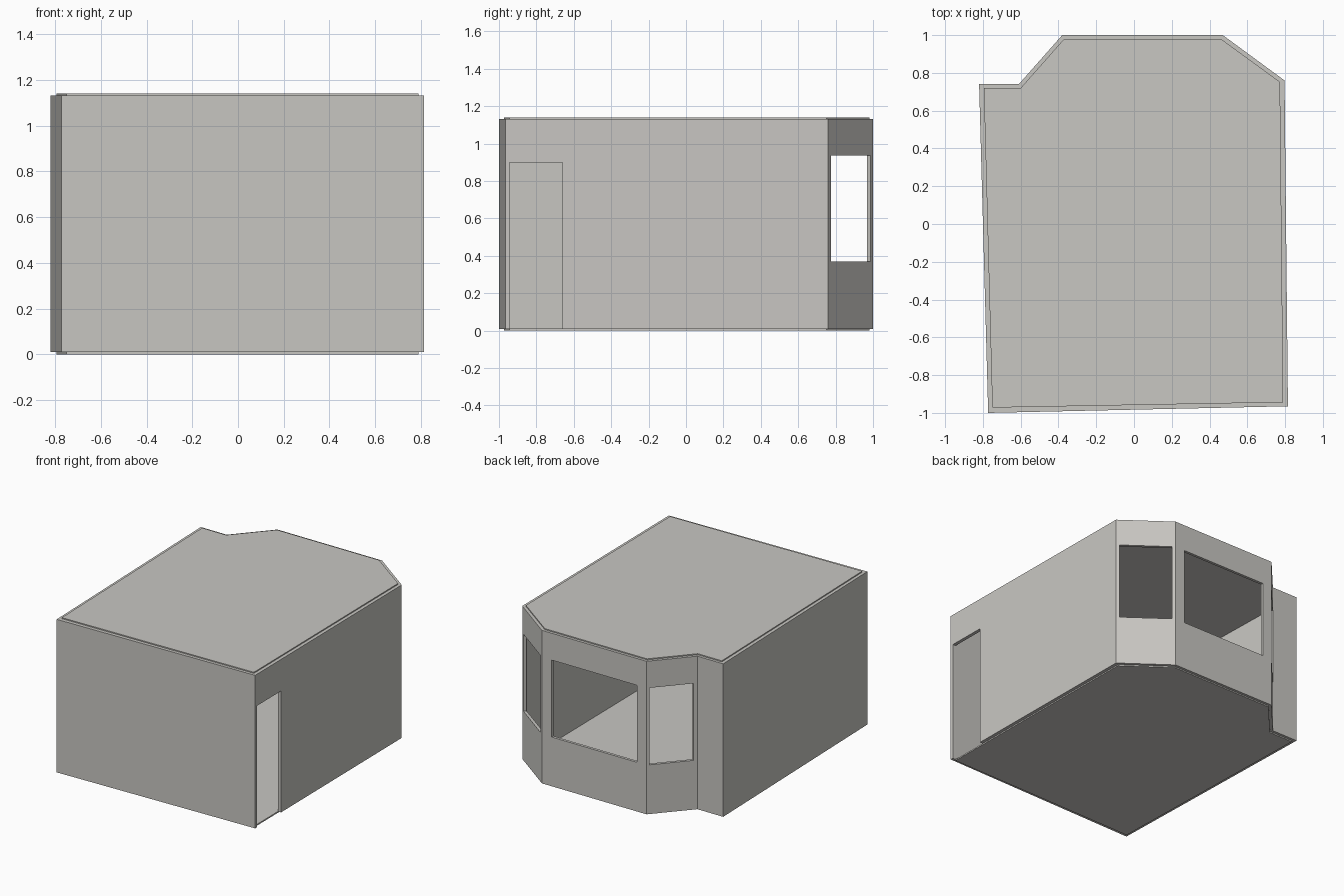
import bpy, bmesh
from mathutils import Vector

cube = bpy.data.objects.get("Cube")
if cube:
    bpy.data.objects.remove(cube, do_unlink=True)

HEIGHT, SLAB = 1.14, 0.01
OUTER = [(-0.82, 0.74), (-0.61, 0.74), (-0.38, 1.0), (0.47, 1.0),
         (0.797, 0.76), (0.815, -0.965), (-0.772, -1.0)]
INNER = [(-0.795, 0.72), (-0.60, 0.72), (-0.37, 0.98), (0.46, 0.98),
         (0.773, 0.752), (0.79, -0.944), (-0.75, -0.972)]

plaster = bpy.data.materials.new("warm grey plaster")
plaster.use_nodes = True
colour = (0.58, 0.57, 0.54, 1)
plaster.diffuse_color = colour
plaster.node_tree.nodes["Principled BSDF"].inputs["Base Color"].default_value = colour


def finish(name, bm):
    """Turn a bmesh into a named, coloured object."""
    bmesh.ops.recalc_face_normals(bm, faces=bm.faces)
    mesh = bpy.data.meshes.new(name)
    bm.to_mesh(mesh)
    bm.free()
    mesh.materials.append(plaster)
    obj = bpy.data.objects.new(name, mesh)
    bpy.context.collection.objects.link(obj)
    return obj


def prism(name, outline, z0, z1):
    """Extrude a plan outline into a solid."""
    bm = bmesh.new()
    low = [bm.verts.new((x, y, z0)) for x, y in outline]
    high = [bm.verts.new((x, y, z1)) for x, y in outline]
    bm.faces.new(low)
    bm.faces.new(high)
    for i in range(len(outline)):
        j = (i + 1) % len(outline)
        bm.faces.new((low[i], low[j], high[j], high[i]))
    return finish(name, bm)


def wall_ring(name, z0, z1):
    """Closed loop of walls between the two plan outlines."""
    bm = bmesh.new()
    loops = [[bm.verts.new((x, y, z)) for x, y in plan]
             for plan, z in ((OUTER, z0), (OUTER, z1), (INNER, z1), (INNER, z0))]
    for k in range(4):
        a, b = loops[k], loops[(k + 1) % 4]
        for i in range(len(OUTER)):
            j = (i + 1) % len(OUTER)
            bm.faces.new((a[i], a[j], b[j], b[i]))
    return finish(name, bm)


def cut_opening(obj, wall, start, end, z0, z1):
    """Cut a rectangle through one wall, from start to end along its length."""
    a, b = Vector(OUTER[wall]), Vector(OUTER[wall + 1])
    p, q = a.lerp(b, start), a.lerp(b, end)
    d = (b - a).normalized()
    n = Vector((-d.y, d.x)) * 0.06
    cutter = prism("opening_cutter", [p - n, q - n, q + n, p + n], z0, z1)
    cutter.hide_render = True
    mod = obj.modifiers.new("opening", 'BOOLEAN')
    mod.operation = 'DIFFERENCE'
    mod.solver = 'EXACT'
    mod.object = cutter
    bpy.context.view_layer.objects.active = obj
    bpy.ops.object.modifier_apply(modifier=mod.name)
    bpy.data.objects.remove(cutter, do_unlink=True)


# Floor and ceiling slabs fill the inner outline
prism("floor", INNER, 0, SLAB)
prism("ceiling", INNER, HEIGHT - SLAB, HEIGHT)

# Walls with three bay windows and a doorway
walls = wall_ring("walls", SLAB - 0.001, HEIGHT - SLAB + 0.002)
for wall, start, end in ((1, 0.08, 0.94), (2, 0.09, 0.907), (3, 0.06, 0.94)):
    cut_opening(walls, wall, start, end, 0.37, 0.935)
cut_opening(walls, 4, 0.823, 0.987, -0.1, 0.9)
